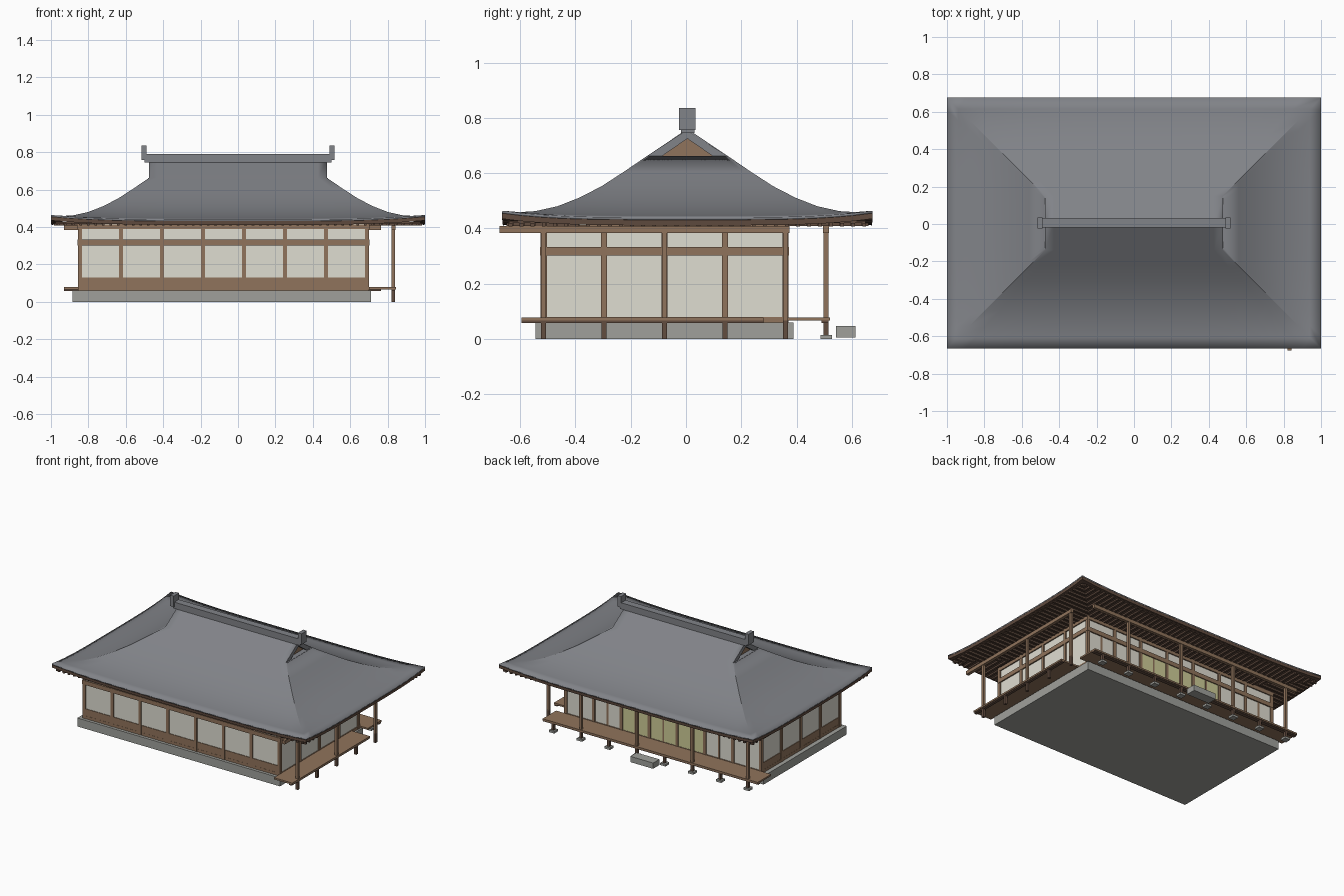
import bpy, bmesh, math

if "Cube" in bpy.data.objects:
    bpy.data.objects.remove(bpy.data.objects["Cube"])

CY = 0.005                     # roof centre in y
HALF = 0.67                    # roof half depth
HIP = 0.525                    # inset where hips end and gables begin
PROFILE = [(0, .44), (.06, .446), (.12, .456), (.2, .478), (.28, .511),
           (.36, .553), (.44, .605), (HIP, .663), (HALF, .76)]


def material(name, rgb):
    m = bpy.data.materials.new(name)
    m.diffuse_color = [(c / 255) ** 2.2 for c in rgb] + [1]
    m.use_nodes = True
    m.node_tree.nodes["Principled BSDF"].inputs["Base Color"].default_value = m.diffuse_color
    return m


TILE = material("roof_tile", (128, 130, 135))
WOOD = material("wood", (143, 115, 92))
DARK = material("dark_wood", (98, 78, 66))
PLASTER = material("plaster", (222, 220, 208))
PAPER = material("lit_paper", (205, 203, 150))
STONE = material("stone", (158, 159, 154))


def finish(name, bm, mat):
    bmesh.ops.remove_doubles(bm, verts=bm.verts, dist=1e-5)
    bmesh.ops.recalc_face_normals(bm, faces=bm.faces)
    me = bpy.data.meshes.new(name)
    bm.to_mesh(me)
    bm.free()
    ob = bpy.data.objects.new(name, me)
    me.materials.append(mat)
    bpy.context.collection.objects.link(ob)
    return ob


def boxes(name, items, mat):
    """One object from boxes given as (x0, x1, y0, y1, z0, z1)."""
    bm = bmesh.new()
    for x0, x1, y0, y1, z0, z1 in items:
        vs = bmesh.ops.create_cube(bm, size=1)["verts"]
        for v in vs:
            v.co = ((x0 + x1) / 2 + v.co.x * (x1 - x0),
                    (y0 + y1) / 2 + v.co.y * (y1 - y0),
                    (z0 + z1) / 2 + v.co.z * (z1 - z0))
    me_normals = finish(name, bm, mat)
    return me_normals


def post(x, y, z0, z1, w=.022):
    return (x - w / 2, x + w / 2, y - w / 2, y + w / 2, z0, z1)


# --- Curved hip-and-gable roof: four patches with upturned corners
def roof_surface(name, rows, drop, thick, mat):
    bm = bmesh.new()
    n = 20

    def vert(x, y, z):
        lift = .024 * abs(x) ** 4 * (abs(y) / HALF) ** 4
        return bm.verts.new((x, y + CY, z + lift - drop))

    def patch(point, rws):
        grid = [[vert(*point(d, -1 + 2 * i / n), z) for i in range(n + 1)] for d, z in rws]
        for a, b in zip(grid, grid[1:]):
            for i in range(n):
                bm.faces.new((a[i], a[i + 1], b[i + 1], b[i]))

    for s in (-1, 1):
        patch(lambda d, t: (-s * t * (1 - min(d, HIP)), s * (HALF - d)), rows)
        patch(lambda d, t: (s * (1 - d), s * t * (HALF - d)), [r for r in rows if r[0] <= HIP])
    ob = finish(name, bm, mat)
    # make sure the sheet faces up before thickening it
    if sum(p.normal.z for p in ob.data.polygons) < 0:
        ob.data.flip_normals()
    mod = ob.modifiers.new("thickness", 'SOLIDIFY')
    mod.thickness, mod.offset = thick, -1
    return ob


roof = roof_surface("roof", PROFILE, 0, .009, TILE)
bpy.context.view_layer.objects.active = roof
roof.select_set(True)
bpy.ops.object.shade_smooth_by_angle(angle=math.radians(20))
roof_surface("eave_board", PROFILE[:2], .009, .02, DARK)


# --- Gable ends: grey barge boards, recessed wooden panel, ledge
def prism(name, outline, x0, x1, mat):
    bm = bmesh.new()
    f = bm.faces.new([bm.verts.new((x0, y + CY, z)) for y, z in outline])
    new = bmesh.ops.extrude_face_region(bm, geom=[f])["geom"]
    bmesh.ops.translate(bm, vec=(x1 - x0, 0, 0),
                        verts=[v for v in new if isinstance(v, bmesh.types.BMVert)])
    return finish(name, bm, mat)


for s, side in ((-1, "left"), (1, "right")):
    prism(side + "_barge_board", [(-.145, .663), (0, .757), (.145, .663), (.09, .663),
                                  (0, .725), (-.09, .663)], s * .455, s * .475, TILE)
    prism(side + "_gable_panel", [(-.13, .655), (0, .745), (.13, .655)], s * .435, s * .445, WOOD)
boxes("gable_ledges", [(s * .455 - .025, s * .455 + .025, CY - .14, CY + .14, .65, .661)
                       for s in (-1, 1)], TILE)

# --- Ridge beam with raised end blocks
boxes("ridge", [(-.5, .5, CY - .024, CY + .026, .745, .79)], TILE)
boxes("ridge_ends", [(s * .503 - .014, s * .503 + .014, CY - .03, CY + .03, .757, .835)
                     for s in (-1, 1)], TILE)

# --- Soffit and mitred rafters on all four sides
boxes("soffit", [(-.975, .975, CY - .645, CY + .645, .419, .426)], DARK)
rafters = []
for k in range(-24, 25):
    p = k * .04
    for s in (-1, 1):
        a, b = max(.34, HALF - 1 + abs(p)), .655
        if a < b:
            rafters.append((p - .007, p + .007, CY + min(s * a, s * b), CY + max(s * a, s * b), .408, .42))
        a, b = max(.66, 1 - HALF + abs(p)), .985
        if abs(p) < .65 and a < b:
            rafters.append((min(s * a, s * b), max(s * a, s * b), CY + p - .007, CY + p + .007, .407, .42))
boxes("rafters", rafters, DARK)

# --- Stone base and step
XS = [-.845 + i * .2193 for i in range(8)]
YS = [-.515 + i * .2188 for i in range(5)]
X0, X1, Y0, Y1 = XS[0], XS[-1], YS[0], YS[-1]
boxes("stone_base", [(-.885, .712, -.545, .39, 0, .06)], STONE)
boxes("step_stone", [(-.17, .01, .543, .613, .006, .047)], STONE)

# --- Wall posts, one per bay
spots = [(x, y) for x in XS for y in (Y0, Y1)] + [(x, y) for x in (X0, X1) for y in YS[1:-1]]
boxes("wall_posts", [post(x, y, .06, .415) for x, y in spots], WOOD)

# --- Plaster walls
boxes("plaster_walls", [(X0, X1, Y0 - .004, Y0 + .004, .06, .415),
                        (X0, X1, Y1 - .004, Y1 + .004, .06, .415),
                        (X0 - .004, X0 + .004, Y0, Y1, .06, .415),
                        (X1 - .004, X1 + .004, Y0, Y1, .06, .415)], PLASTER)


# --- Sills, mid rails and head beams around the house
def ring(z0, z1, w):
    return [(X0 - w, X1 + w, y - w, y + w, z0, z1) for y in (Y0, Y1)] + \
           [(x - w, x + w, Y0 - w, Y1 + w, z0, z1) for x in (X0, X1)]


boxes("sills", ring(.058, .08, .009), WOOD)
boxes("mid_rails", ring(.302, .332, .013), WOOD)
boxes("head_beams", ring(.388, .412, .012), WOOD)
boxes("lower_boards", [(X0, X1, Y0 - .008, Y0 + .008, .075, .13),
                       (X0 - .008, X0 + .008, Y0, Y1, .075, .13)], WOOD)

# --- Sliding doors on the back: half-bay stiles, lit paper in the middle
boxes("door_stiles", [post((a + b) / 2, Y1, .075, .305, .014) for a, b in zip(XS, XS[1:])], WOOD)
boxes("lit_paper_doors", [(XS[2], XS[5], Y1 + .003, Y1 + .006, .08, .302)], PAPER)

# --- Back and right verandas
boxes("veranda_decks", [(-.93, .765, .37, .522, .066, .078),
                        (.70, .845, -.595, .28, .066, .078)], WOOD)
boxes("deck_beams", [(-.93, .765, .49, .516, .058, .067),
                     (.82, .84, -.595, .28, .058, .067)], DARK)
boxes("veranda_short_posts", [post(x, .507, .012, .066, .018) for x in XS] +
      [post(.83, y, 0, .066, .018) for y in YS], DARK)
boxes("veranda_tall_posts", [post(x, .507, .06, .39, .018) for x in XS[::2]] +
      [post(.83, y, .06, .39, .018) for y in YS[::2]], WOOD)
boxes("post_stones", [post(x, .507, 0, .015, .042) for x in XS], STONE)
boxes("veranda_beams", [(-.93, .765, .496, .518, .383, .408),
                        (.82, .842, -.675, .375, .383, .408)], WOOD)
